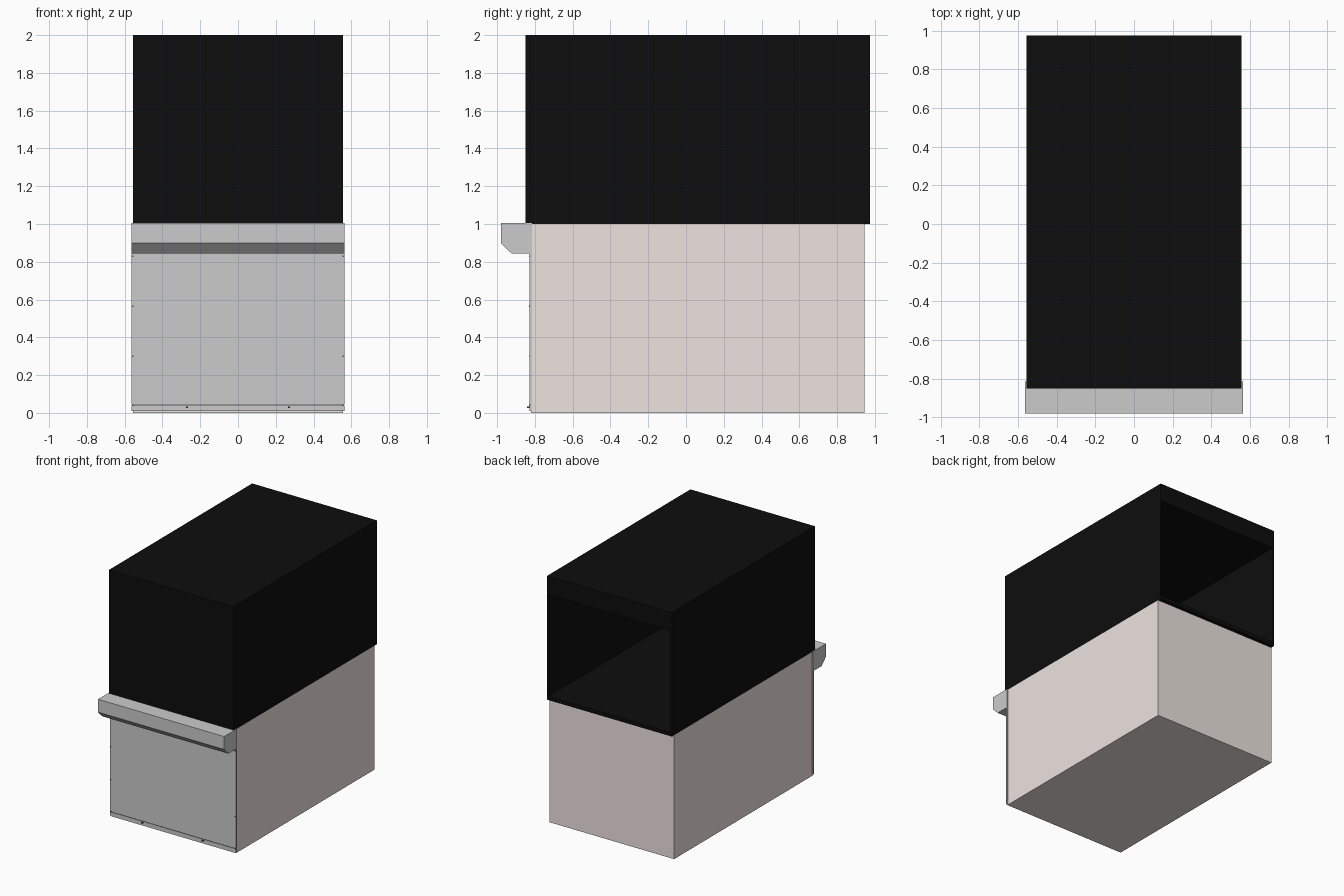
import bpy, bmesh

if "Cube" in bpy.data.objects:
    bpy.data.objects.remove(bpy.data.objects["Cube"])


def material(name, color):
    m = bpy.data.materials.new(name)
    m.diffuse_color = color
    m.use_nodes = True
    m.node_tree.nodes["Principled BSDF"].inputs["Base Color"].default_value = m.diffuse_color
    return m


def finish(name, bm, mat=None):
    bmesh.ops.recalc_face_normals(bm, faces=bm.faces)
    me = bpy.data.meshes.new(name)
    bm.to_mesh(me)
    bm.free()
    ob = bpy.data.objects.new(name, me)
    bpy.context.collection.objects.link(ob)
    if mat:
        me.materials.append(mat)
    return ob


def box_bm(x, y, z):
    bm = bmesh.new()
    bmesh.ops.create_cube(bm, size=1)
    for v in bm.verts:
        v.co = [r[0] if c < 0 else r[1] for c, r in zip(v.co, (x, y, z))]
    return bm


def box(name, x, y, z, mat=None):
    return finish(name, box_bm(x, y, z), mat)


def prism(name, profile, half_width, mat=None):
    """Extrude a (y, z) profile across x."""
    bm = bmesh.new()
    face = bm.faces.new([bm.verts.new((-half_width, y, z)) for y, z in profile])
    new = bmesh.ops.extrude_face_region(bm, geom=[face])["geom"]
    bmesh.ops.translate(bm, vec=(2 * half_width, 0, 0),
                        verts=[v for v in new if isinstance(v, bmesh.types.BMVert)])
    return finish(name, bm, mat)


black = material("black", (0.004, 0.004, 0.004, 1))
warm = material("warm_grey", (0.85, 0.77, 0.74, 1))
dark = material("dark_gap", (0.1, 0.1, 0.1, 1))

# Lower cabinet
box("lower_cabinet", (-0.556, 0.556), (-0.82, 0.945), (0, 1.0), warm)

# Black upper housing, open at the back with a thick ceiling
bm = box_bm((-0.556, 0.556), (-0.85, 0.975), (1.0, 2.0))
bm.faces.ensure_lookup_table()
back = max(bm.faces, key=lambda f: f.calc_center_median().y)
back = bmesh.ops.extrude_discrete_faces(bm, faces=[back])["faces"][0]
for v in back.verts:
    v.co.x = 0.546 if v.co.x > 0 else -0.546
    v.co.z = 1.85 if v.co.z > 1.5 else 1.03
back = bmesh.ops.extrude_discrete_faces(bm, faces=[back])["faces"][0]
for v in back.verts:
    v.co.y = -0.835
finish("upper_housing", bm, black)

# Front panel and bottom kick strip, with a narrow dark gap between
box("front_panel", (-0.563, 0.563), (-0.828, -0.815), (0.044, 1.0))
box("kick_strip", (-0.563, 0.563), (-0.828, -0.815), (0.01, 0.038))
box("strip_gap", (-0.54, 0.54), (-0.825, -0.815), (0.037, 0.045), dark)

# Chamfered full-width handle
prism("handle", [(-0.815, 1.004), (-0.98, 1.004), (-0.98, 0.9),
                 (-0.925, 0.845), (-0.815, 0.845)], 0.563)

# Small fixings along the panel edges and the kick strip
for side in (-1, 1):
    for z in (0.04, 0.3, 0.565, 0.83):
        if side > 0 and z == 0.565:
            continue
        cx = side * 0.556
        box("panel_clip", (cx - 0.004, cx + 0.004), (-0.832, -0.82),
            (z - 0.004, z + 0.004), dark)
    cx = side * 0.27
    box("strip_stud", (cx - 0.005, cx + 0.005), (-0.842, -0.82), (0.026, 0.035), dark)
